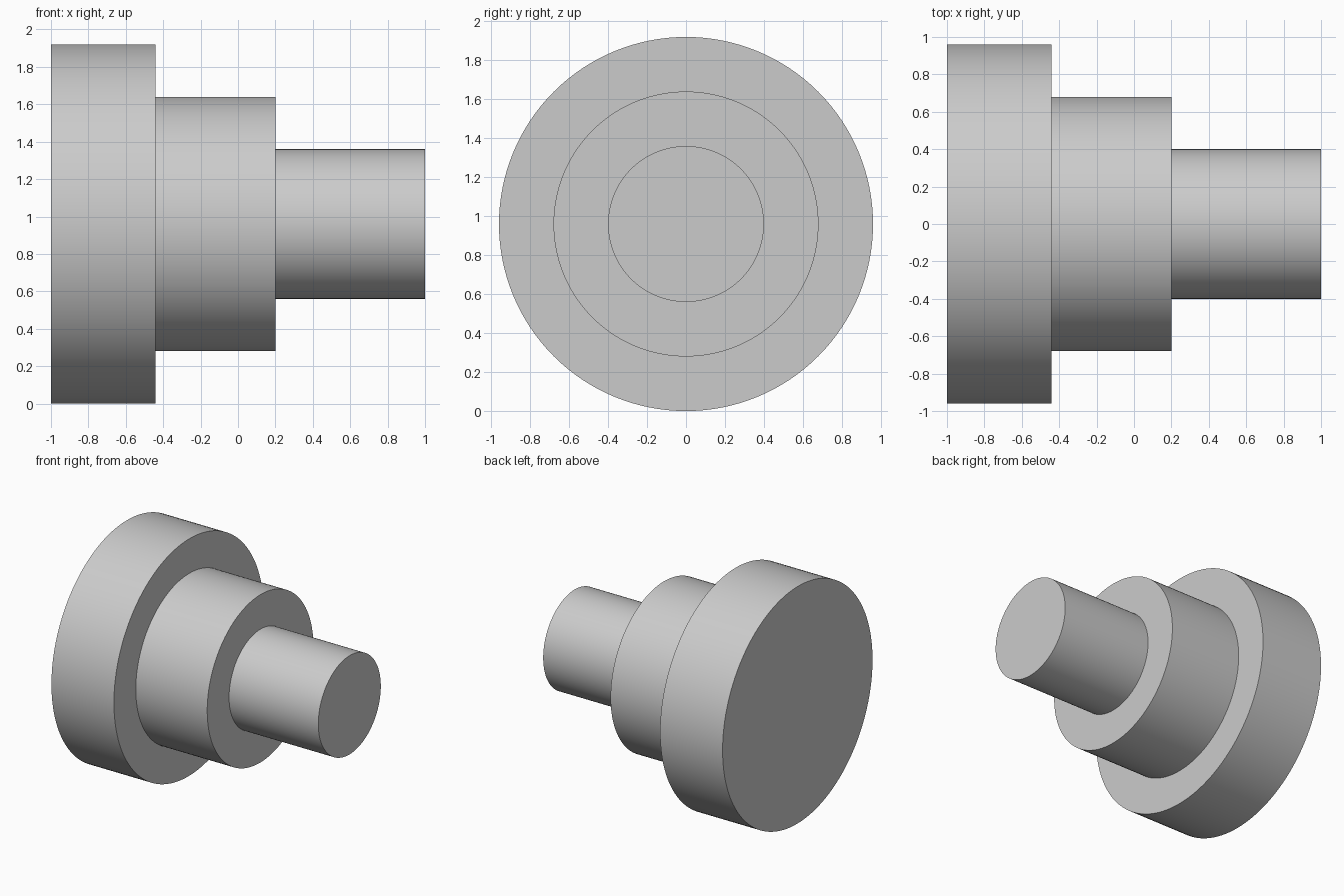
import bpy
import bmesh
import math
from mathutils import Matrix, Vector

cube = bpy.data.objects.get("Cube")
if cube:
    bpy.data.objects.remove(cube, do_unlink=True)

SEGMENTS = 128
AXIS_HEIGHT = 0.96

# Plain grey material
grey = bpy.data.materials.new("plain_grey")
grey.use_nodes = True
colour = (0.6, 0.6, 0.6, 1.0)
grey.diffuse_color = colour
grey.node_tree.nodes["Principled BSDF"].inputs["Base Color"].default_value = colour

# Stepped outline as (x, radius): flange, collar, shaft
profile = [(-1.0, 0.96), (-0.44, 0.96), (-0.44, 0.68),
           (0.2, 0.68), (0.2, 0.4), (1.0, 0.4)]

# Turn the outline around the x axis into one closed solid
bm = bmesh.new()
rings = []
for x, radius in profile:
    ring = []
    for i in range(SEGMENTS):
        turn = Matrix.Rotation(math.tau * i / SEGMENTS, 3, 'X')
        ring.append(bm.verts.new(turn @ Vector((x, 0, radius))))
    rings.append(ring)
for a, b in zip(rings, rings[1:]):
    for i in range(SEGMENTS):
        j = (i + 1) % SEGMENTS
        bm.faces.new((a[i], a[j], b[j], b[i]))

# Flat end caps
bm.faces.new(rings[0])
bm.faces.new(rings[-1])
bmesh.ops.recalc_face_normals(bm, faces=bm.faces)

mesh = bpy.data.meshes.new("stepped_shaft")
bm.to_mesh(mesh)
bm.free()
mesh.materials.append(grey)
shaft = bpy.data.objects.new("stepped_shaft", mesh)
shaft.location.z = AXIS_HEIGHT
bpy.context.collection.objects.link(shaft)

# Smooth round walls with crisp step edges
bpy.ops.object.select_all(action='DESELECT')
shaft.select_set(True)
bpy.context.view_layer.objects.active = shaft
bpy.ops.object.shade_smooth_by_angle(angle=math.radians(30))
